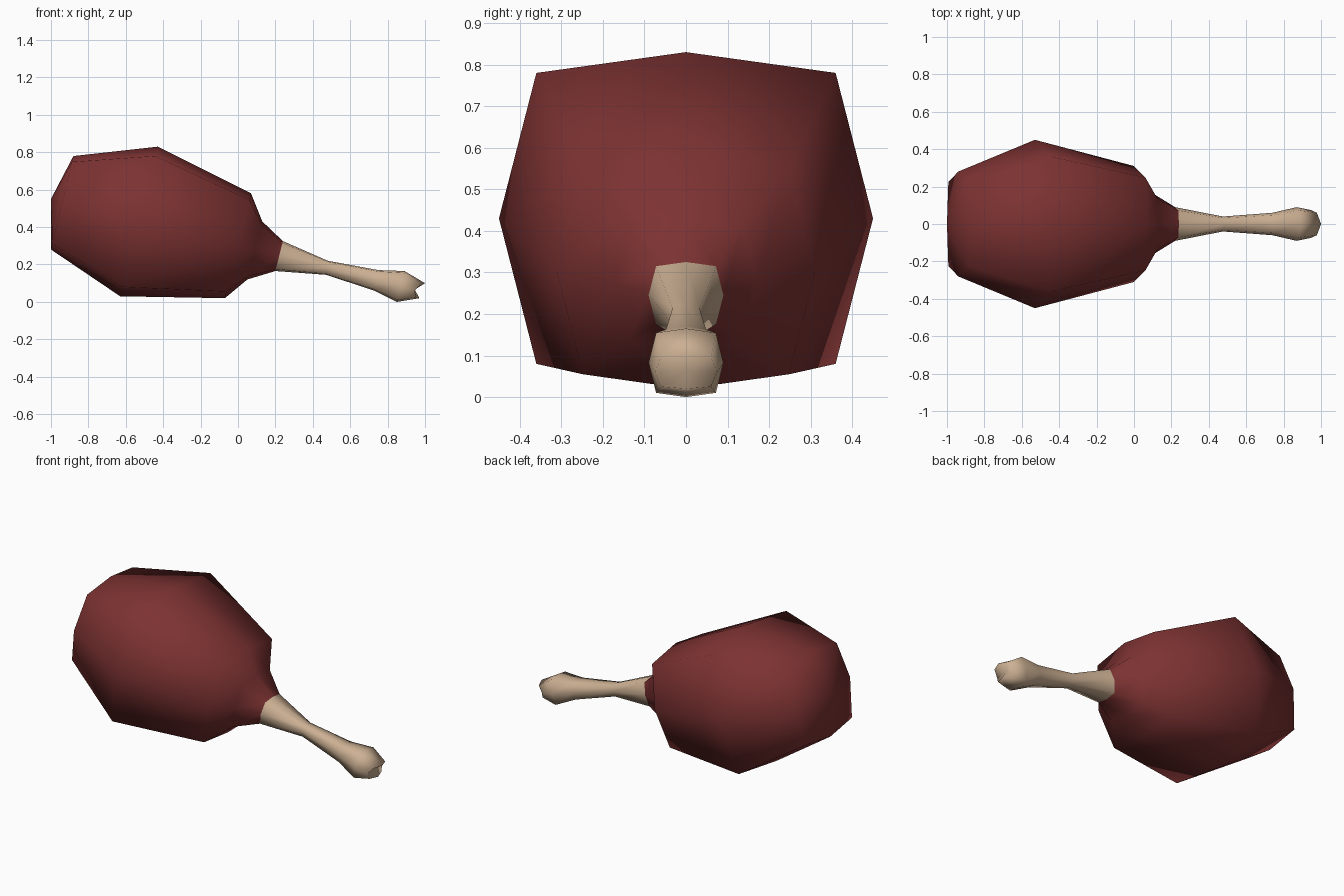
import bpy
import bmesh
from mathutils import Vector

cube = bpy.data.objects.get("Cube")
if cube:
    bpy.data.objects.remove(cube, do_unlink=True)


def make_material(name, rgb):
    mat = bpy.data.materials.new(name)
    mat.use_nodes = True
    mat.diffuse_color = (*rgb, 1)
    bsdf = mat.node_tree.nodes["Principled BSDF"]
    bsdf.inputs["Base Color"].default_value = (*rgb, 1)
    bsdf.inputs["Roughness"].default_value = 0.8
    return mat


# Rounded-square octagon: (across, along the ring's tilted axis)
OCTAGON = [(0, 1), (0.8, 0.875), (1, 0), (0.8, -0.875),
           (0, -1), (-0.8, -0.875), (-1, 0), (-0.8, 0.875)]


def section(top, bottom, width, dent=0):
    """Octagonal ring between a top and bottom point, with its sides dented back in x."""
    a, b = Vector((top[0], 0, top[1])), Vector((bottom[0], 0, bottom[1]))
    mid, half = (a + b) / 2, (a - b) / 2
    return [mid + half * v + Vector((-dent * abs(u) ** 3, u * width, 0))
            for u, v in OCTAGON]


def loft(name, rings, mat, start_tip=None, end_tip=None):
    bm = bmesh.new()
    loops = [[bm.verts.new(p) for p in ring] for ring in rings]
    count = len(OCTAGON)
    for r, s in zip(loops, loops[1:]):
        for i in range(count):
            j = (i + 1) % count
            bm.faces.new((r[i], r[j], s[j], s[i]))
    for loop, tip in ((loops[0], start_tip), (loops[-1], end_tip)):
        if tip:
            pole = bm.verts.new((tip[0], 0, tip[1]))
            for i in range(count):
                bm.faces.new((loop[i], loop[(i + 1) % count], pole))
    bmesh.ops.recalc_face_normals(bm, faces=bm.faces[:])
    for face in bm.faces:
        face.smooth = True
    mesh = bpy.data.meshes.new(name)
    bm.to_mesh(mesh)
    bm.free()
    mesh.materials.append(mat)
    obj = bpy.data.objects.new(name, mesh)
    bpy.context.collection.objects.link(obj)
    return obj


meat_red = make_material("meat red", (0.205, 0.032, 0.032))
bone_tan = make_material("bone tan", (0.60, 0.43, 0.29))

# Ring shared by the meat and the bone
neck = section((0.24, 0.325), (0.20, 0.165), 0.09)

# Meat: blunt end, widest part, shoulder, collar, neck
loft("meat", [
    section((-0.88, 0.78), (-1.0, 0.28), 0.28),
    section((-0.43, 0.83), (-0.63, 0.03), 0.45),
    section((0.07, 0.58), (-0.07, 0.02), 0.31),
    section((0.13, 0.43), (0.05, 0.12), 0.17),
    neck,
], meat_red, start_tip=(-1.0, 0.55))

# Bone: slim shaft, flared knob, notched end
loft("bone", [
    neck,
    section((0.48, 0.22), (0.47, 0.145), 0.04),
    section((0.75, 0.17), (0.73, 0.06), 0.06),
    section((0.89, 0.165), (0.85, 0.0), 0.09),
    section((1.0, 0.10), (0.97, 0.02), 0.075, dent=0.04),
], bone_tan, end_tip=(0.945, 0.065))
